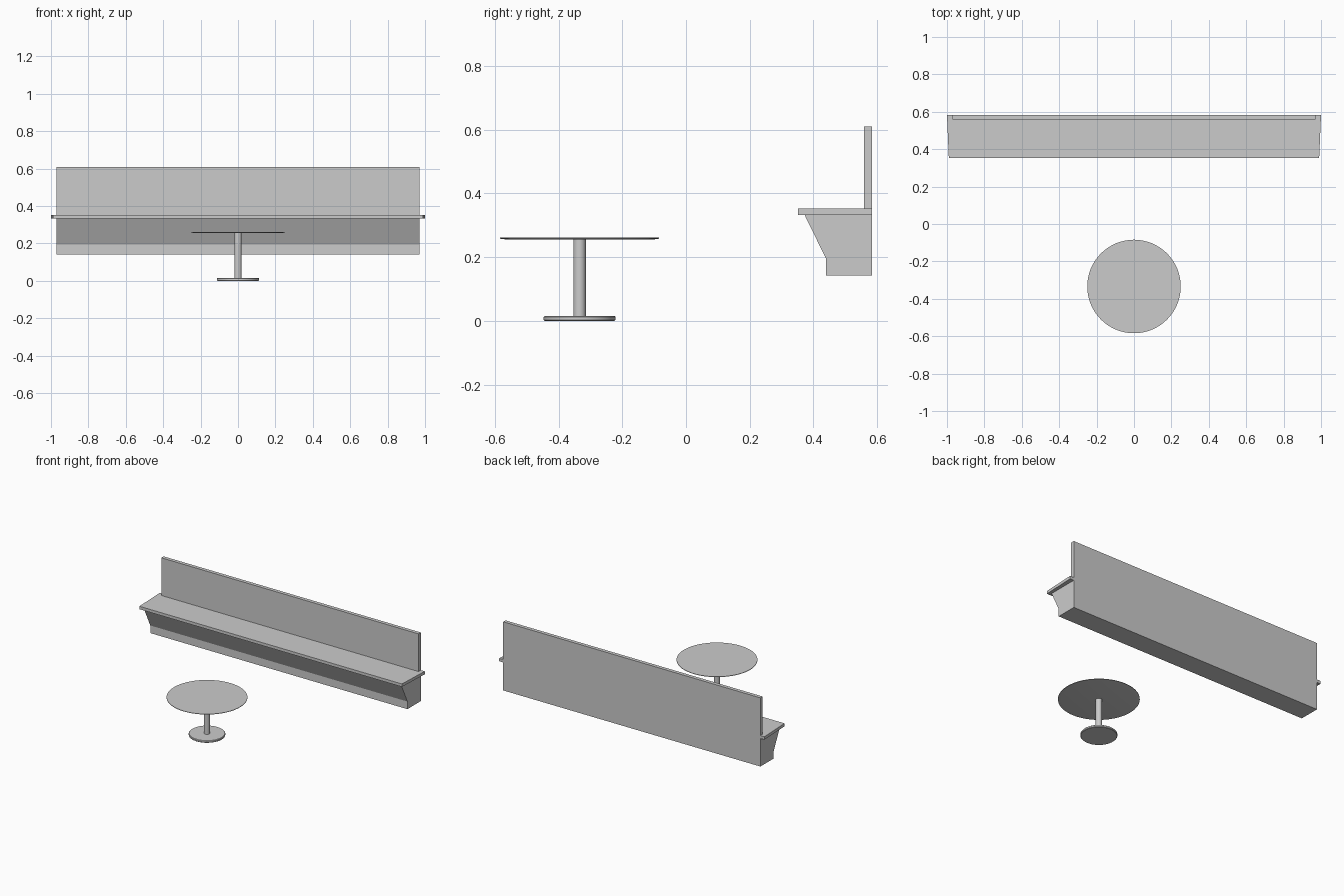
import bpy, bmesh, math
from mathutils import Vector

if "Cube" in bpy.data.objects:
    bpy.data.objects.remove(bpy.data.objects["Cube"])


def finish(name, bm):
    bmesh.ops.recalc_face_normals(bm, faces=bm.faces)
    mesh = bpy.data.meshes.new(name)
    bm.to_mesh(mesh)
    bm.free()
    obj = bpy.data.objects.new(name, mesh)
    bpy.context.collection.objects.link(obj)
    return obj


def prism(name, outline, offset):
    """Extrude a closed planar outline along an offset vector."""
    bm = bmesh.new()
    face = bm.faces.new([bm.verts.new(p) for p in outline])
    ext = bmesh.ops.extrude_face_region(bm, geom=[face], use_keep_orig=True)
    verts = [g for g in ext["geom"] if isinstance(g, bmesh.types.BMVert)]
    bmesh.ops.translate(bm, verts=verts, vec=Vector(offset))
    return finish(name, bm)


def lathe(name, profile, y, sides=64):
    """Turn an (r, z) profile about a vertical axis and cap both ends."""
    bm = bmesh.new()
    rings = [[bm.verts.new((r * math.cos(2 * math.pi * i / sides),
                            y + r * math.sin(2 * math.pi * i / sides), z))
              for i in range(sides)] for r, z in profile]
    for a, b in zip(rings, rings[1:]):
        for i in range(sides):
            j = (i + 1) % sides
            bm.faces.new((a[i], a[j], b[j], b[i]))
    bm.faces.new(rings[0])
    bm.faces.new(rings[-1])
    obj = finish(name, bm)
    bpy.ops.object.select_all(action='DESELECT')
    obj.select_set(True)
    bpy.context.view_layer.objects.active = obj
    bpy.ops.object.shade_smooth_by_angle(angle=math.radians(20))
    return obj


# Bench base and upright back, one side profile run along x
HALF, BACK, FRONT_OF_BACK = 0.97, 0.584, 0.559
side = [(0.372, 0.333), (0.44, 0.194), (0.44, 0.142), (BACK, 0.142),
        (BACK, 0.61), (FRONT_OF_BACK, 0.61), (FRONT_OF_BACK, 0.333)]
prism("bench_body", [(-HALF, y, z) for y, z in side], (2 * HALF, 0, 0))

# Seat slab, slightly wider at the back and notched around the upright
half_plan = [(0.99, 0.352), (1.0, BACK), (HALF, BACK), (HALF, FRONT_OF_BACK)]
plan = half_plan + [(-x, y) for x, y in reversed(half_plan)]
prism("bench_seat", [(x, y, 0.333) for x, y in plan], (0, 0, 0.02))

# Round pedestal table
TABLE_Y = -0.334
lathe("table_top", [(0.228, 0.255), (0.25, 0.258), (0.25, 0.261)], TABLE_Y)
lathe("table_column", [(0.0195, 0.01), (0.0195, 0.257)], TABLE_Y, 32)
lathe("table_foot", [(0.11, 0.0), (0.113, 0.003), (0.113, 0.012),
                     (0.11, 0.015)], TABLE_Y)
